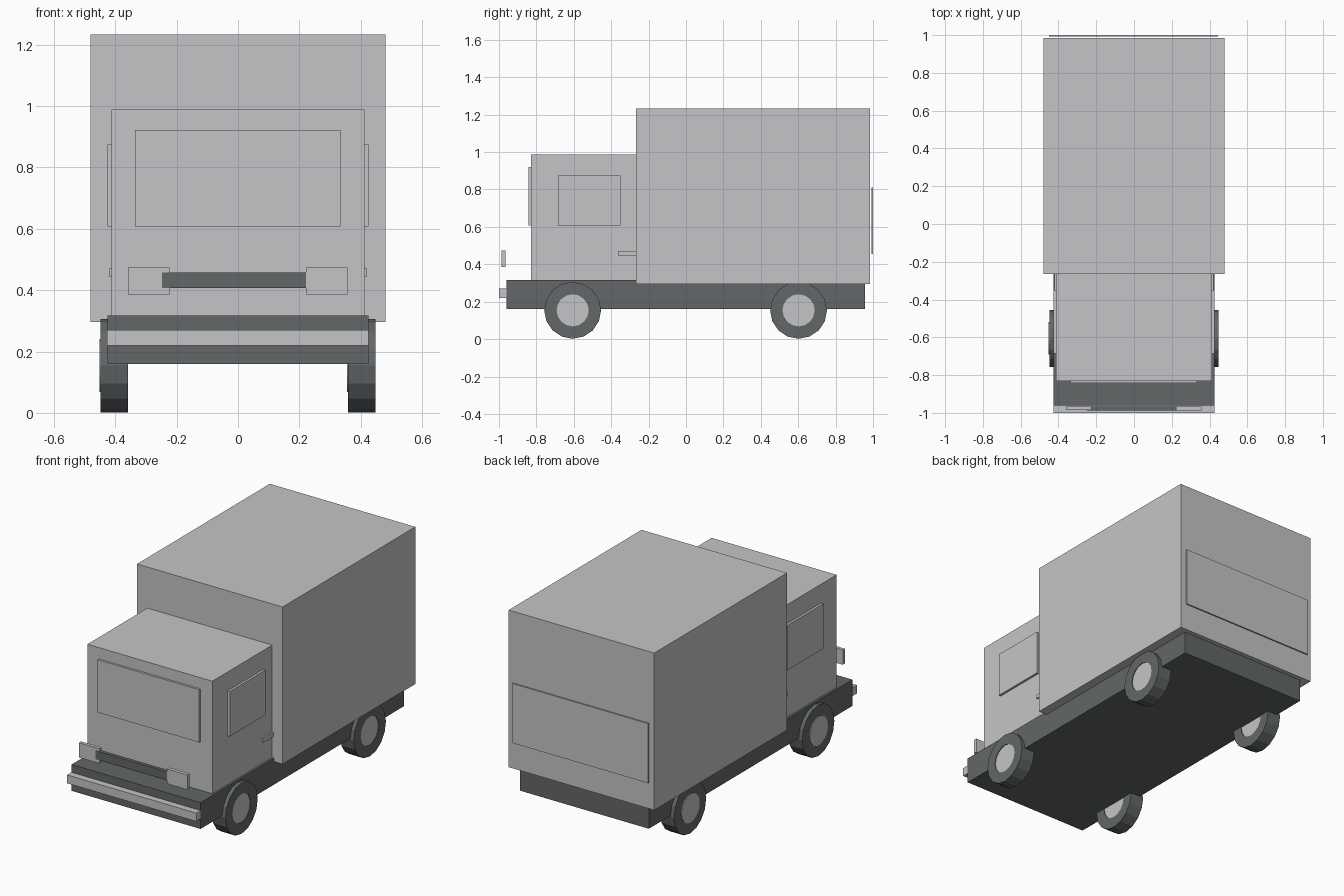
import bpy
import bmesh
from math import radians
from mathutils import Matrix

cube = bpy.data.objects.get("Cube")
if cube:
    bpy.data.objects.remove(cube, do_unlink=True)


def material(name, color):
    mat = bpy.data.materials.new(name)
    mat.use_nodes = True
    mat.diffuse_color = color
    mat.node_tree.nodes["Principled BSDF"].inputs["Base Color"].default_value = color
    return mat


light = material("light grey paint", (0.56, 0.56, 0.57, 1))
dark = material("dark grey rubber", (0.125, 0.135, 0.14, 1))


def add_object(name, bm, mat):
    mesh = bpy.data.meshes.new(name)
    bmesh.ops.recalc_face_normals(bm, faces=bm.faces)
    bm.to_mesh(mesh)
    bm.free()
    mesh.materials.append(mat)
    obj = bpy.data.objects.new(name, mesh)
    bpy.context.collection.objects.link(obj)
    return obj


def box(name, x, y, z, mat):
    """Box from (min, max) ranges on each axis."""
    bm = bmesh.new()
    bmesh.ops.create_cube(bm, size=1)
    for v in bm.verts:
        v.co = [(r[0] + r[1]) / 2 + c * (r[1] - r[0]) for r, c in zip((x, y, z), v.co)]
    return add_object(name, bm, mat)


def extruded_disc(name, radius, inner, x, y, z, mat, sides=16):
    """Disc or ring with its axle along x, running between two x values."""
    bm = bmesh.new()
    place = Matrix.Translation((x[0], y, z)) @ Matrix.Rotation(radians(90), 4, "Y")
    outer = bmesh.ops.create_circle(bm, segments=sides, radius=radius, matrix=place,
                                    cap_ends=not inner)["verts"]
    if inner:
        hole = bmesh.ops.create_circle(bm, segments=sides, radius=inner, matrix=place)["verts"]
        for i in range(sides):
            j = (i + 1) % sides
            bm.faces.new((outer[i], outer[j], hole[j], hole[i]))
    grown = bmesh.ops.extrude_face_region(bm, geom=bm.faces[:])["geom"]
    moved = [g for g in grown if isinstance(g, bmesh.types.BMVert)]
    bmesh.ops.translate(bm, verts=moved, vec=(x[1] - x[0], 0, 0))
    # the starting cap has to remain as the second outer side
    bm.normal_update()
    if not any(all(abs(v.co.x - x[0]) < 1e-5 for v in f.verts) for f in bm.faces):
        bmesh.ops.holes_fill(bm, edges=[e for e in bm.edges if e.is_boundary])
    return add_object(name, bm, mat)


# Main body
box("chassis", (-0.425, 0.425), (-0.96, 0.957), (0.16, 0.317), dark)
box("cab", (-0.412, 0.412), (-0.83, -0.26), (0.31, 0.988), light)
box("cargo_box", (-0.48, 0.48), (-0.266, 0.985), (0.296, 1.233), light)

# Front and rear fittings
box("windshield", (-0.336, 0.334), (-0.843, -0.829), (0.607, 0.921), light)
box("bumper", (-0.427, 0.425), (-1.0, -0.958), (0.22, 0.27), light)
box("grille", (-0.248, 0.222), (-0.987, -0.965), (0.407, 0.457), dark)
box("right_headlight", (-0.359, -0.224), (-0.985, -0.965), (0.386, 0.474), light)
box("left_headlight", (0.222, 0.357), (-0.987, -0.965), (0.386, 0.474), light)
box("rear_door", (-0.45, 0.446), (0.992, 1.0), (0.455, 0.81), light)

# Doors and wheels on both sides
for side, s in (("left", 1), ("right", -1)):
    def across(a, b):
        return sorted((s * a, s * b))

    box(side + "_window", across(0.411, 0.426), (-0.685, -0.35), (0.607, 0.875), light)
    box(side + "_door_handle", across(0.411, 0.421), (-0.36, -0.262), (0.445, 0.47), light)
    for end, y in (("front", -0.606), ("rear", 0.602)):
        x0, x1 = across(0.359, 0.448)
        extruded_disc(f"{side}_{end}_tire", 0.152, 0.086, (x0, x1), y, 0.154, dark)
        extruded_disc(f"{side}_{end}_hub", 0.086, 0, (x0 - 0.004, x1 - 0.004), y, 0.154, light)
